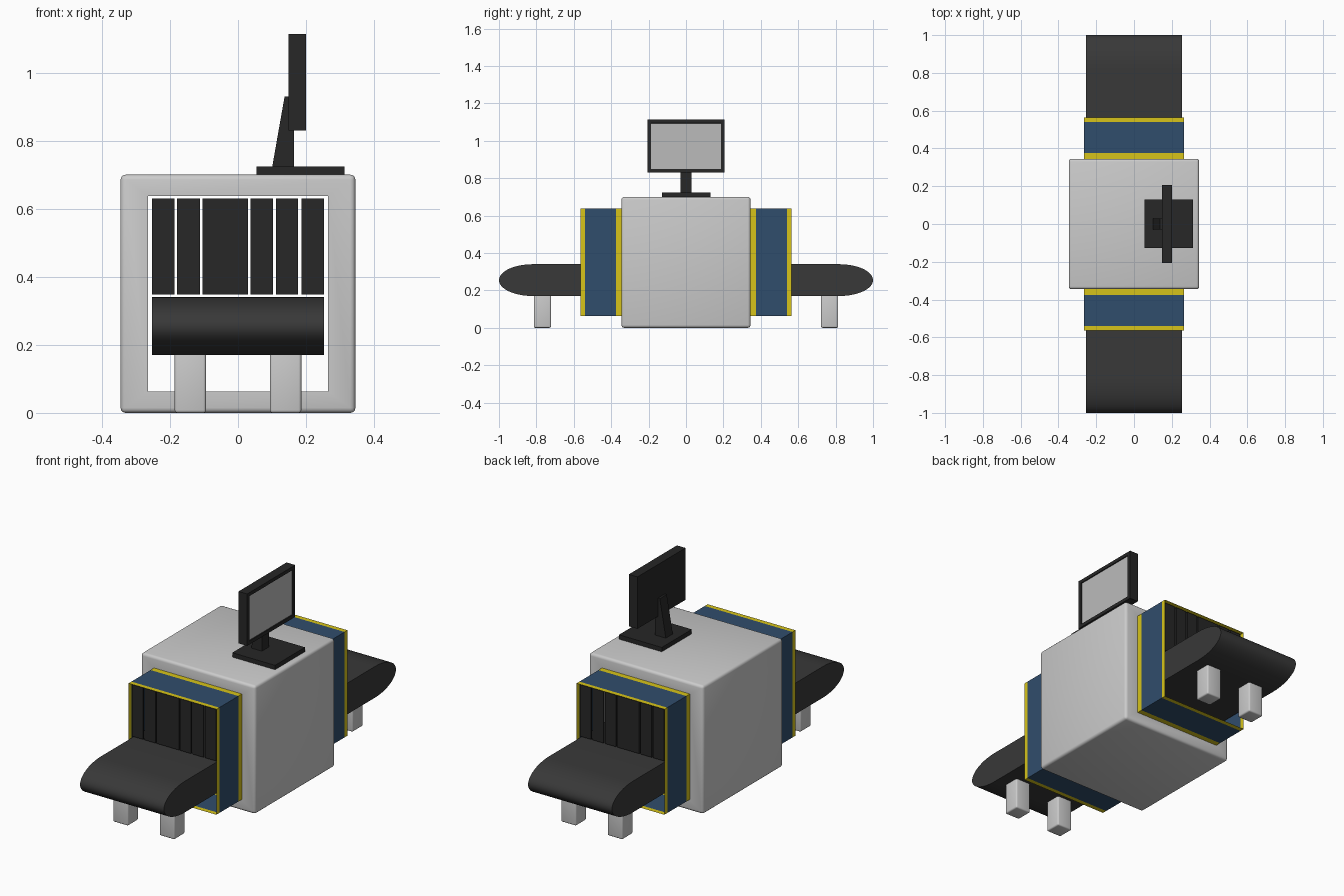
import bpy, bmesh, math
from mathutils import Vector

if "Cube" in bpy.data.objects:
    bpy.data.objects.remove(bpy.data.objects["Cube"])


def material(name, rgb):
    m = bpy.data.materials.new(name)
    m.diffuse_color = (*rgb, 1)
    m.use_nodes = True
    m.node_tree.nodes["Principled BSDF"].inputs["Base Color"].default_value = m.diffuse_color
    return m


BLUE = material("blue", (0.03, 0.075, 0.15))
YELLOW = material("yellow", (0.68, 0.55, 0.01))
BELT = material("belt_rubber", (0.04, 0.04, 0.04))
BLACK = material("black_plastic", (0.02, 0.02, 0.02))
SCREEN = material("screen_grey", (0.5, 0.5, 0.5))


def finish(name, bm, mats=(), smooth=False):
    bmesh.ops.recalc_face_normals(bm, faces=bm.faces)
    me = bpy.data.meshes.new(name)
    bm.to_mesh(me)
    bm.free()
    ob = bpy.data.objects.new(name, me)
    bpy.context.collection.objects.link(ob)
    for m in mats:
        me.materials.append(m)
    if smooth:
        bpy.ops.object.select_all(action='DESELECT')
        ob.select_set(True)
        bpy.context.view_layer.objects.active = ob
        bpy.ops.object.shade_smooth_by_angle(angle=math.radians(35))
    return ob


def box_bm(lo, hi, bevel=0.0, segments=3):
    bm = bmesh.new()
    bmesh.ops.create_cube(bm, size=1)
    lo, hi = Vector(lo), Vector(hi)
    for v in bm.verts:
        v.co = Vector([(lo[i] + hi[i]) / 2 + v.co[i] * (hi[i] - lo[i]) for i in range(3)])
    if bevel:
        bmesh.ops.bevel(bm, geom=bm.edges[:], offset=bevel, segments=segments,
                        profile=0.5, affect='EDGES')
    return bm


def box(name, lo, hi, mats=(), bevel=0.0):
    return finish(name, box_bm(lo, hi, bevel), mats, bevel > 0)


def prism(name, points, axis, half, mats=(), smooth=False):
    """Extrude a 2D profile (other axis, z) symmetrically along axis 0 or 1."""
    bm = bmesh.new()
    place = (lambda s, p: (s, p[0], p[1])) if axis == 0 else (lambda s, p: (p[0], s, p[1]))
    face = bm.faces.new([bm.verts.new(place(-half, p)) for p in points])
    ext = bmesh.ops.extrude_face_region(bm, geom=[face], use_keep_orig=True)
    move = Vector((2 * half, 0, 0)) if axis == 0 else Vector((0, 2 * half, 0))
    bmesh.ops.translate(bm, vec=move,
                        verts=[g for g in ext['geom'] if isinstance(g, bmesh.types.BMVert)])
    return finish(name, bm, mats, smooth)


# tunnel opening shared by the body and the hoods
TX, TZ0, TZ1 = 0.265, 0.063, 0.638

# scanner body: rounded cube with a tunnel through it
bm = box_bm((-0.345, -0.345, 0), (0.345, 0.345, 0.70), bevel=0.015)
ends = [f for f in bm.faces if abs(f.normal.y) > 0.99 and f.calc_area() > 0.1]
bmesh.ops.inset_individual(bm, faces=ends, thickness=0.05)
rims = []
for f in ends:
    for v in f.verts:
        v.co.x = math.copysign(TX, v.co.x)
        v.co.z = TZ1 if v.co.z > 0.35 else TZ0
    rims += f.edges[:]
bmesh.ops.delete(bm, geom=ends, context='FACES_ONLY')
bmesh.ops.bridge_loops(bm, edges=rims)
finish("scanner_body", bm, smooth=True)

# strip curtain spans (the middle strip is slightly wider)
STRIPS = [(-0.253, -0.187), (-0.179, -0.112), (-0.104, -0.038), (-0.038, 0.030),
          (0.037, 0.103), (0.111, 0.177), (0.187, 0.253)]

for side, tag in ((-1, "front"), (1, "back")):
    # thin sheet hood with yellow edge bands
    bm = bmesh.new()
    rings = []
    for y in (0.345, 0.375, 0.54, 0.565):
        rings.append([bm.verts.new((x, side * y, z)) for x, z in
                      ((-TX, TZ0), (TX, TZ0), (TX, TZ1), (-TX, TZ1))])
    for k in range(3):
        for i in range(4):
            j = (i + 1) % 4
            f = bm.faces.new((rings[k][i], rings[k][j], rings[k + 1][j], rings[k + 1][i]))
            f.material_index = 0 if k == 1 else 1
    finish(tag + "_hood", bm, (BLUE, YELLOW))

    # hanging curtain strips
    for i, (a, b) in enumerate(STRIPS):
        y0, y1 = sorted((side * 0.542, side * 0.552))
        box(f"{tag}_curtain_strip_{i + 1}", (a, y0, 0.348), (b, y1, 0.63), (BLACK,))

    # conveyor legs
    for sx, lr in ((-1, "left"), (1, "right")):
        cx, cy = sx * 0.14, side * 0.768
        box(f"{tag}_{lr}_leg", (cx - 0.046, cy - 0.046, 0), (cx + 0.046, cy + 0.046, 0.20),
            bevel=0.008)

# conveyor belt with rounded ends
N = 20
profile = []
for s in (1, -1):
    for i in range(N + 1):
        a = -math.pi / 2 + math.pi * i / N
        profile.append((s * (0.82 + 0.18 * math.cos(a)), 0.255 + s * 0.085 * math.sin(a)))
prism("conveyor_belt", profile, 0, 0.253, (BELT,), smooth=True)

# monitor foot and tapered stand
box("monitor_base", (0.055, -0.128, 0.697), (0.313, 0.13, 0.724), (BLACK,))
prism("monitor_stand", [(0.10, 0.72), (0.165, 0.72), (0.165, 0.85), (0.155, 0.93), (0.137, 0.93)],
      1, 0.03, (BLACK,))

# monitor with recessed screen facing right
bm = box_bm((0.148, -0.207, 0.83), (0.20, 0.207, 1.113))
front = [f for f in bm.faces if f.normal.x > 0.9]
bmesh.ops.inset_individual(bm, faces=front, thickness=0.027)
bmesh.ops.inset_individual(bm, faces=front, thickness=0.001, depth=-0.005)
front[0].material_index = 1
finish("monitor", bm, (BLACK, SCREEN))
